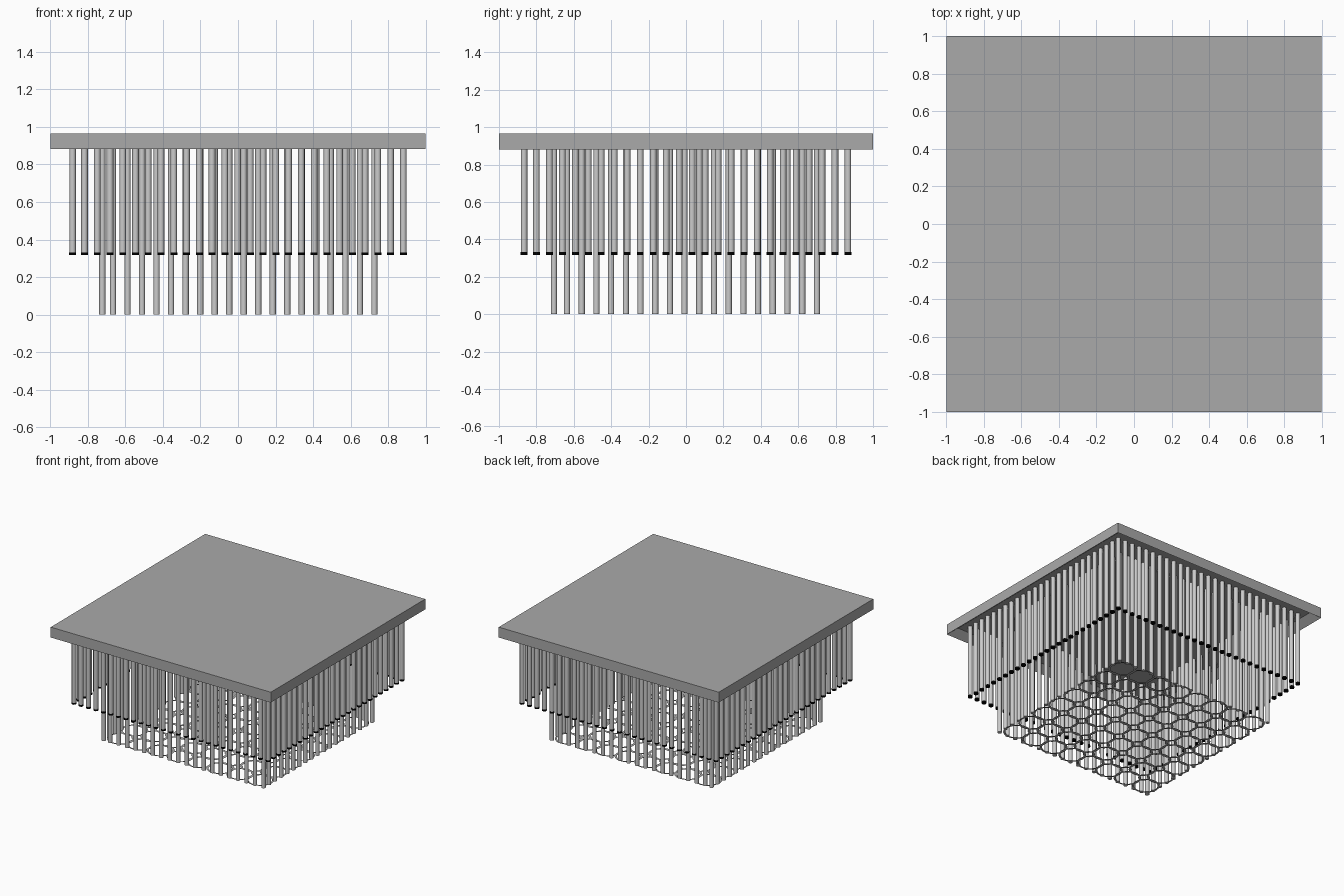
import bpy, bmesh, math
from mathutils import Matrix

if "Cube" in bpy.data.objects:
    bpy.data.objects.remove(bpy.data.objects["Cube"])

GREY = (0.4, 0.4, 0.4, 1)
BLACK = (0.0, 0.0, 0.0, 1)


def finish(bm, name, color=None, smooth=False):
    bmesh.ops.recalc_face_normals(bm, faces=bm.faces)
    me = bpy.data.meshes.new(name)
    bm.to_mesh(me)
    bm.free()
    ob = bpy.data.objects.new(name, me)
    bpy.context.collection.objects.link(ob)
    if color:
        mat = bpy.data.materials.new(name + "_material")
        mat.diffuse_color = color
        mat.use_nodes = True
        mat.node_tree.nodes["Principled BSDF"].inputs["Base Color"].default_value = mat.diffuse_color
        me.materials.append(mat)
    if smooth:
        bpy.ops.object.select_all(action='DESELECT')
        ob.select_set(True)
        bpy.context.view_layer.objects.active = ob
        bpy.ops.object.shade_smooth_by_angle(angle=math.radians(40))
    return ob


def rods(name, points, r, z0, z1, color=None):
    bm = bmesh.new()
    for x, y in points:
        bmesh.ops.create_cone(bm, cap_ends=True, segments=12, radius1=r, radius2=r,
                              depth=z1 - z0,
                              matrix=Matrix.Translation((x, y, (z0 + z1) / 2)))
    return finish(bm, name, color, True)


def loop_points(xs, ys):
    # positions around a rectangle, corners included once
    pts = [(x, y) for x in xs for y in (ys[0], ys[-1])]
    return pts + [(x, y) for y in ys[1:-1] for x in (xs[0], xs[-1])]


def spaced(first, start, end, n):
    return [first] + [start + (end - start) * i / (n - 1) for i in range(n)]


# ceiling plate with a recessed underside
bm = bmesh.new()
bmesh.ops.create_cube(bm, size=1, matrix=Matrix.Translation((0, 0, 0.923))
                      @ Matrix.Diagonal((1.995, 2, 0.085, 1)))
bm.faces.ensure_lookup_table()
under = min(bm.faces, key=lambda f: f.calc_center_median().z)
bmesh.ops.inset_region(bm, faces=[under], thickness=0.085)
bmesh.ops.translate(bm, verts=under.verts[:], vec=(0, 0, 0.05))
finish(bm, "ceiling_plate", GREY)

# outer curtain of short tubes with black tips
outer = loop_points(spaced(-0.88, -0.817, 0.88, 26), spaced(-0.866, -0.80, 0.866, 25))
rods("outer_tubes", outer, 0.0175, 0.332, 0.93)
rods("outer_tips", outer, 0.0185, 0.318, 0.332, BLACK)

# inner curtain of long tubes
inner = loop_points(spaced(-0.722, -0.665, 0.726, 19), spaced(-0.706, -0.636, 0.70, 18))
rods("inner_tubes", inner, 0.0165, 0.0, 0.93)


# flat lattice of large and small rings closing the bottom
def ring(bm, cx, cy, r, w, n=24):
    loops = []
    for rad in (r - w, r):
        loops.append([bm.verts.new((cx + rad * math.cos(2 * math.pi * i / n),
                                    cy + rad * math.sin(2 * math.pi * i / n), 0.002))
                      for i in range(n)])
    a, b = loops
    for i in range(n):
        j = (i + 1) % n
        bm.faces.new((a[i], a[j], b[j], b[i]))


N = 8
sx, sy = 1.445 / N, 1.405 / N
bm = bmesh.new()
for i in range(N):
    for j in range(N):
        ring(bm, (i - (N - 1) / 2) * sx, (j - (N - 1) / 2) * sy, 0.104, 0.016)
for i in range(N - 1):
    for j in range(N - 1):
        ring(bm, (i - (N - 2) / 2) * sx, (j - (N - 2) / 2) * sy, 0.046, 0.014, 16)
finish(bm, "ring_lattice", GREY)
